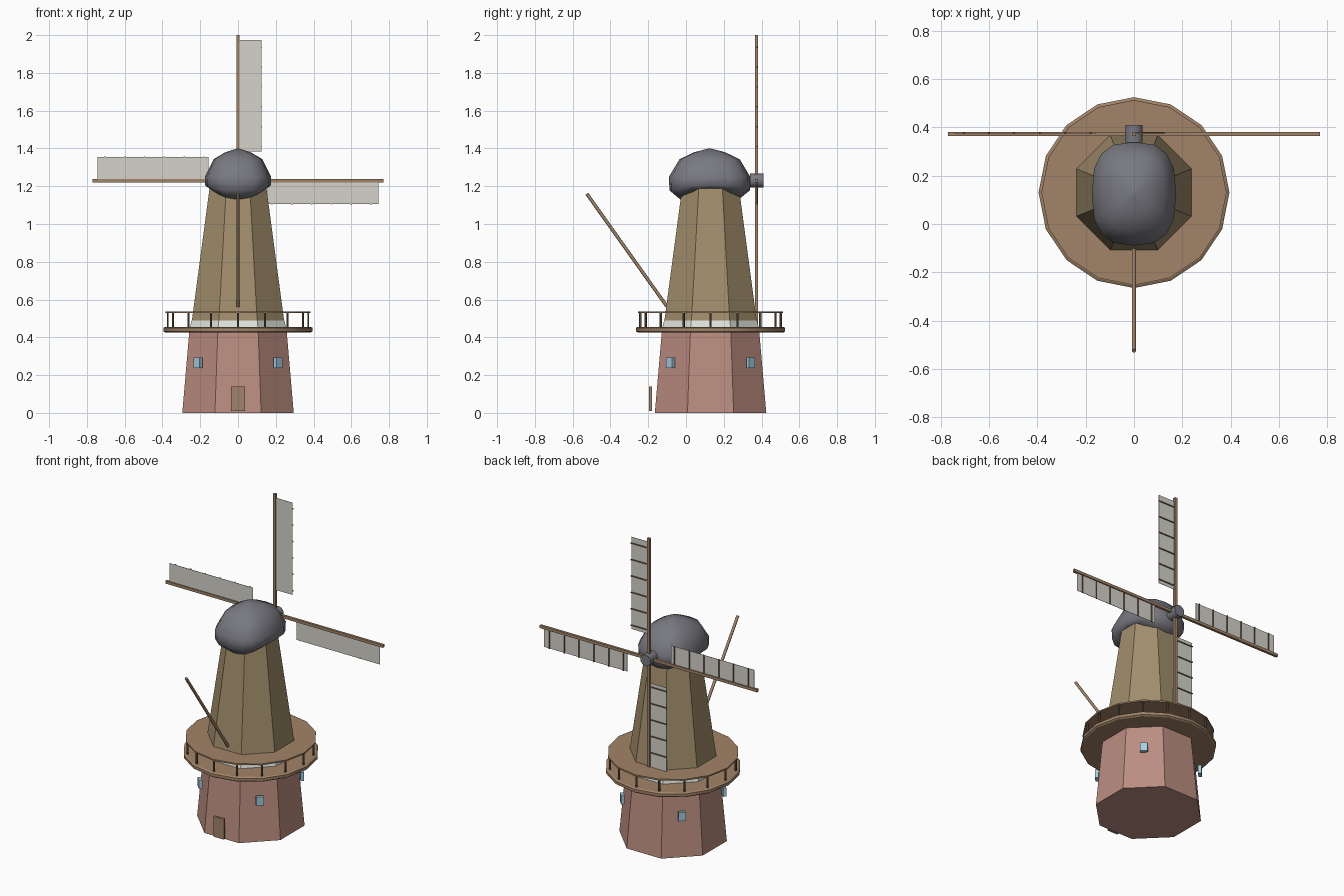
import bpy, bmesh, math
from mathutils import Vector, Matrix

if "Cube" in bpy.data.objects:
    bpy.data.objects.remove(bpy.data.objects["Cube"])

CY = 0.13            # tower axis in y
HUB = Vector((0, 0.373, 1.23))


def material(name, rgb):
    m = bpy.data.materials.new(name)
    m.diffuse_color = (*rgb, 1)
    m.use_nodes = True
    m.node_tree.nodes["Principled BSDF"].inputs["Base Color"].default_value = m.diffuse_color
    return m


BRICK = material("brick", (0.50, 0.27, 0.22))
BOARD = material("boards", (0.36, 0.27, 0.15))
WOOD = material("wood", (0.36, 0.23, 0.14))
DARK = material("dark_wood", (0.16, 0.11, 0.07))
SLATE = material("slate", (0.19, 0.19, 0.22))
GLASS = material("glass", (0.40, 0.62, 0.75))
CLOTH = material("cloth", (0.66, 0.65, 0.59))
WHITE = material("white_paint", (0.75, 0.78, 0.73))


def finish(name, bm, mat, smooth=None):
    bmesh.ops.recalc_face_normals(bm, faces=bm.faces[:])
    me = bpy.data.meshes.new(name)
    bm.to_mesh(me)
    bm.free()
    ob = bpy.data.objects.new(name, me)
    bpy.context.collection.objects.link(ob)
    me.materials.append(mat)
    if smooth:
        bpy.context.view_layer.objects.active = ob
        ob.select_set(True)
        bpy.ops.object.shade_smooth_by_angle(angle=math.radians(smooth))
        ob.select_set(False)
    return ob


def loft(name, rings, mat, smooth=None):
    """Skin closed rings of points and cap both ends."""
    bm = bmesh.new()
    vs = [[bm.verts.new(p) for p in r] for r in rings]
    n = len(vs[0])
    for a, b in zip(vs, vs[1:]):
        for i in range(n):
            j = (i + 1) % n
            bm.faces.new((a[i], a[j], b[j], b[i]))
    bm.faces.new(vs[0][::-1])
    bm.faces.new(vs[-1])
    return finish(name, bm, mat, smooth)


def ring(radius, z, n, phase=0.0):
    return [(radius * math.cos(2 * math.pi * i / n + phase),
             CY + radius * math.sin(2 * math.pi * i / n + phase), z) for i in range(n)]


def octagon(apothem, z):
    return ring(apothem / math.cos(math.pi / 8), z, 8, math.pi / 8)


def box(name, size, matrix, mat):
    bm = bmesh.new()
    bmesh.ops.create_cube(bm, size=1, matrix=matrix @ Matrix.Diagonal((*size, 1)))
    return finish(name, bm, mat)


def rod(name, a, b, r, mat, n=8):
    a, b = Vector(a), Vector(b)
    d = b - a
    m = Matrix.Translation((a + b) / 2) @ d.to_track_quat('Z', 'Y').to_matrix().to_4x4()
    bm = bmesh.new()
    bmesh.ops.create_cone(bm, cap_ends=True, segments=n, radius1=r, radius2=r,
                          depth=d.length, matrix=m)
    return finish(name, bm, mat, 50)


# Tower: brick base, white band, boarded upper part
loft("brick_base", [octagon(0.295, 0), octagon(0.257, 0.44)], BRICK)
loft("white_band", [octagon(0.257, 0.44), octagon(0.246, 0.49)], WHITE)
loft("boarded_tower", [octagon(0.244, 0.49), octagon(0.148, 1.21)], BOARD)

# Gallery: deck, upper disc and posts
loft("gallery_deck", [ring(0.385, 0.425, 16), ring(0.395, 0.432, 16),
                      ring(0.395, 0.45, 16), ring(0.385, 0.456, 16)], WOOD, 30)
loft("gallery_rail_disc", [ring(0.383, 0.529, 16), ring(0.383, 0.538, 16)], WOOD, 30)
for i, p in enumerate(ring(0.372, 0, 16)):
    rod(f"gallery_post_{i}", (p[0], p[1], 0.45), (p[0], p[1], 0.532), 0.006, DARK, 6)

# Door and windows
box("door", (0.072, 0.015, 0.13), Matrix.Translation((0, -0.188, 0.076)), WOOD)
for i in range(4):
    m = (Matrix.Translation((0, CY, 0.265)) @ Matrix.Rotation(math.pi / 4 + i * math.pi / 2, 4, 'Z')
         @ Matrix.Translation((0.30, 0, 0)))
    box(f"window_{i}", (0.02, 0.045, 0.055), m, GLASS)


# Cap: rounded-box plan, lower rim raised along the sides
def cap_ring(scale, z, side_scale=0.0, side_lift=0.0, n=16):
    pts = []
    for i in range(n):
        t = 2 * math.pi * i / n
        c, s = math.cos(t), math.sin(t)
        k = scale + side_scale * c * c
        pts.append((0.175 * k * math.copysign(abs(c) ** 0.75, c),
                    0.125 + 0.215 * k * math.copysign(abs(s) ** 0.75, s),
                    z + side_lift * c * c))
    return pts


loft("cap", [cap_ring(0.72, 1.13, 0.16, 0.06), cap_ring(0.99, 1.178, 0, 0.025),
             cap_ring(1.0, 1.25), cap_ring(0.74, 1.343),
             cap_ring(0.38, 1.38), cap_ring(0.02, 1.40)], SLATE, 60)

# Tail pole
rod("tail_pole", (0, -0.525, 1.16), (0, -0.102, 0.565), 0.009, WOOD)

# Hub and shaft
rod("hub", (0, 0.338, 1.23), (0, 0.41, 1.23), 0.037, SLATE, 10)
rod("shaft", (0, 0.25, 1.23), (0, 0.345, 1.23), 0.02, SLATE)

# Four sails, each with stock, cloth and cross bars
for k in range(4):
    m = Matrix.Translation(HUB) @ Matrix.Rotation(k * math.pi / 2, 4, 'Y')
    box(f"sail_stock_{k}", (0.018, 0.016, 0.77), m @ Matrix.Translation((0, 0, 0.385)), WOOD)
    box(f"sail_cloth_{k}", (0.119, 0.002, 0.59), m @ Matrix.Translation((0.0655, 0, 0.45)), CLOTH)
    for j in range(6):
        box(f"sail_bar_{k}_{j}", (0.126, 0.006, 0.007),
            m @ Matrix.Translation((0.064, 0.003, 0.18 + j * 0.105)), DARK)
